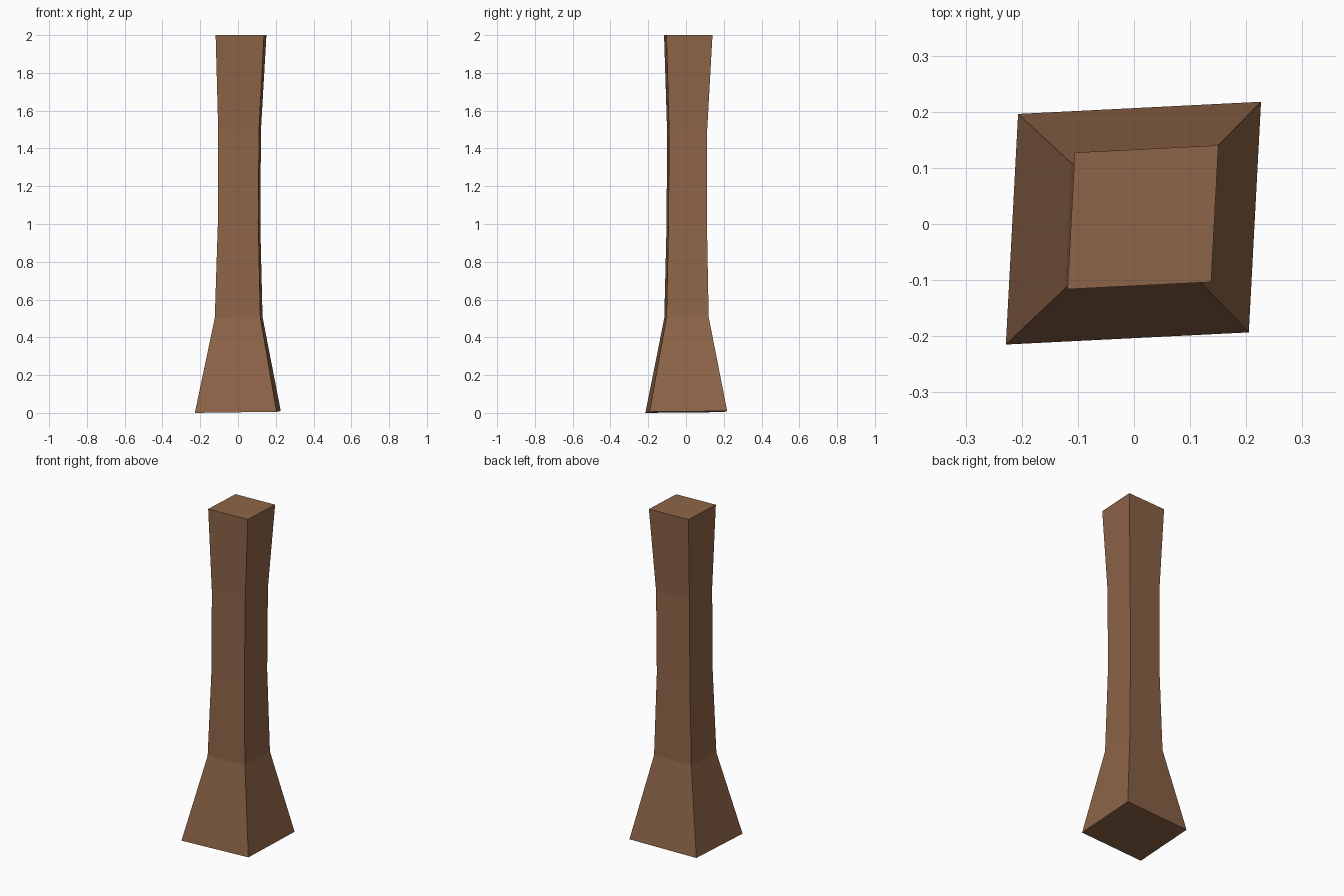
import bpy
import bmesh

if "Cube" in bpy.data.objects:
    bpy.data.objects.remove(bpy.data.objects["Cube"])

# Slightly skewed square sections: height, centre x, centre y, half width, half depth
SECTIONS = [
    (0.005, -0.001, 0.0015, 0.2165, 0.2055),
    (0.505, 0.0035, 0.0025, 0.1205, 0.1115),
    (1.00, 0.0055, 0.004, 0.107, 0.1015),
    (1.50, 0.0085, 0.006, 0.108, 0.101),
    (2.00, 0.016, 0.012, 0.128, 0.1218),
]
SKEW_X, SKEW_Y = 0.053, 0.05


def ring(bm, z, cx, cy, a, b):
    verts = []
    for sx, sy in ((-1, -1), (1, -1), (1, 1), (-1, 1)):
        x = cx + sx * a + sy * b * SKEW_X
        y = cy + sy * b + sx * a * SKEW_Y
        tilt = 0.0 if z == 2.0 else 0.013 * x + 0.009 * y
        verts.append(bm.verts.new((x, y, z + tilt)))
    return verts


# Flared wooden post lofted through the sections
bm = bmesh.new()
rings = [ring(bm, *s) for s in SECTIONS]
for low, high in zip(rings, rings[1:]):
    for i in range(4):
        j = (i + 1) % 4
        bm.faces.new((low[i], low[j], high[j], high[i]))
bm.faces.new(rings[0][::-1])
bm.faces.new(rings[-1])
bmesh.ops.recalc_face_normals(bm, faces=bm.faces)

mesh = bpy.data.meshes.new("wooden_post")
bm.to_mesh(mesh)
bm.free()
post = bpy.data.objects.new("wooden_post", mesh)
bpy.context.collection.objects.link(post)

# Brown wood
wood = bpy.data.materials.new("brown_wood")
wood.diffuse_color = (0.27, 0.13, 0.065, 1)
wood.use_nodes = True
wood.node_tree.nodes["Principled BSDF"].inputs["Base Color"].default_value = wood.diffuse_color
mesh.materials.append(wood)
